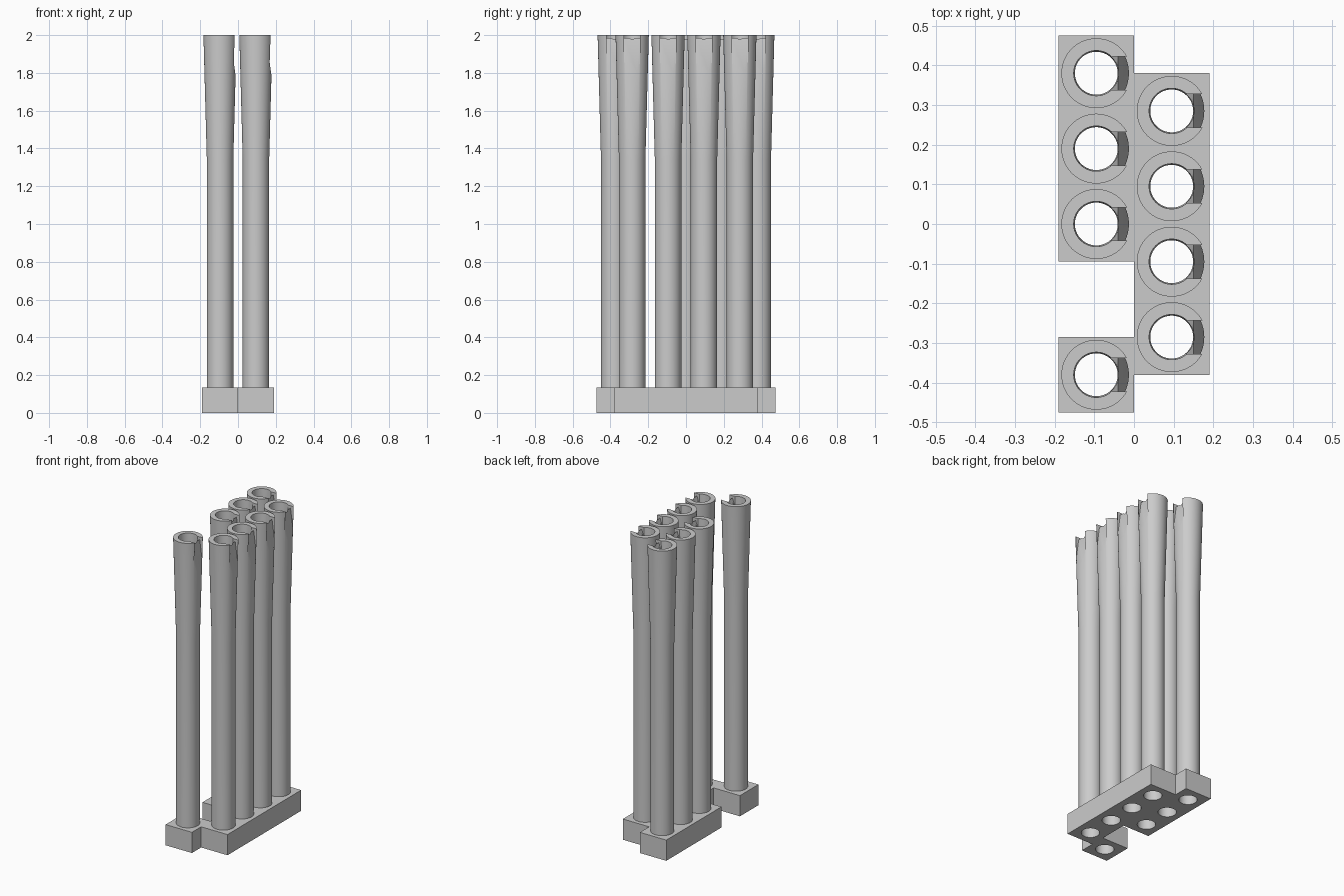
import bpy, bmesh, math

cube = bpy.data.objects.get("Cube")
if cube:
    bpy.data.objects.remove(cube, do_unlink=True)

PITCH = 0.19          # spacing of the tube cells
BASE_H = 0.135
TOP = 2.0
SEGMENTS = 64

grey = bpy.data.materials.new("plain grey")
grey.use_nodes = True
colour = (0.6, 0.6, 0.6, 1)
grey.diffuse_color = colour
grey.node_tree.nodes["Principled BSDF"].inputs["Base Color"].default_value = colour


def make_object(name, bm):
    bmesh.ops.recalc_face_normals(bm, faces=bm.faces)
    mesh = bpy.data.meshes.new(name)
    bm.to_mesh(mesh)
    bm.free()
    mesh.materials.append(grey)
    obj = bpy.data.objects.new(name, mesh)
    bpy.context.collection.objects.link(obj)
    return obj


def prism(name, points, half_width):
    """Extrude an xz outline along y."""
    bm = bmesh.new()
    face = bm.faces.new([bm.verts.new((x, -half_width, z)) for x, z in points])
    out = bmesh.ops.extrude_face_region(bm, geom=[face])
    moved = [v for v in out["geom"] if isinstance(v, bmesh.types.BMVert)]
    bmesh.ops.translate(bm, verts=moved, vec=(0, 2 * half_width, 0))
    return make_object(name, bm)


def lathe(name, profile):
    """Spin a closed radius/height outline about z."""
    bm = bmesh.new()
    rings = []
    for r, z in profile:
        angles = [math.tau * i / SEGMENTS for i in range(SEGMENTS)]
        rings.append([bm.verts.new((r * math.cos(a), r * math.sin(a), z)) for a in angles])
    for a, b in zip(rings, rings[1:] + rings[:1]):
        for i in range(SEGMENTS):
            j = (i + 1) % SEGMENTS
            bm.faces.new((a[i], a[j], b[j], b[i]))
    return make_object(name, bm)


def cut(obj, cutter):
    """Subtract the cutter and bake the result."""
    mod = obj.modifiers.new("cut", "BOOLEAN")
    mod.operation = "DIFFERENCE"
    mod.solver = "EXACT"
    mod.object = cutter
    bpy.context.view_layer.update()
    graph = bpy.context.evaluated_depsgraph_get()
    baked = bpy.data.meshes.new_from_object(obj.evaluated_get(graph))
    obj.modifiers.clear()
    obj.data = baked
    bpy.data.objects.remove(cutter, do_unlink=True)


def smooth(obj):
    bpy.ops.object.select_all(action="DESELECT")
    obj.select_set(True)
    bpy.context.view_layer.objects.active = obj
    bpy.ops.object.shade_smooth_by_angle(angle=math.radians(30))


# Flared tube with a bore and a sloping notch in its +x lip
tube = lathe("tube_1", [(0.07, BASE_H), (0.07, 1.34), (0.088, TOP),
                        (0.057, TOP), (0.054, 1.9), (0.054, BASE_H)])
notch = prism("notch_cutter", [(0.025, 2.1), (0.025, 1.9), (0.055, 1.985),
                               (0.11, 1.58), (0.11, 2.1)], 0.042)
cut(tube, notch)
smooth(tube)

# Base blocks: side, first cell centre in y, number of cells
runs = [("left_base", 1, -1.5, 4),
        ("right_base", -1, 0, 3),
        ("right_front_base", -1, -2, 1)]
count = 0
for name, side, first, cells in runs:
    x = side * PITCH / 2
    bm = bmesh.new()
    bmesh.ops.create_cube(bm, size=1)
    bmesh.ops.scale(bm, verts=bm.verts, vec=(PITCH, PITCH * cells, BASE_H))
    centre_y = PITCH * (first + (cells - 1) / 2)
    bmesh.ops.translate(bm, verts=bm.verts, vec=(x, centre_y, BASE_H / 2))
    base = make_object(name, bm)

    # Bores through the block, with a tube standing over each
    bores = bmesh.new()
    for i in range(cells):
        y = PITCH * (first + i)
        made = bmesh.ops.create_cone(bores, cap_ends=True, segments=SEGMENTS,
                                     radius1=0.054, radius2=0.054, depth=1)
        bmesh.ops.translate(bores, verts=made["verts"], vec=(x, y, 0))
        count += 1
        stand = tube
        if count > 1:
            stand = bpy.data.objects.new(f"tube_{count}", tube.data)
            bpy.context.collection.objects.link(stand)
        stand.location = (x, y, 0)
    cut(base, make_object("bore_cutter", bores))
    smooth(base)
